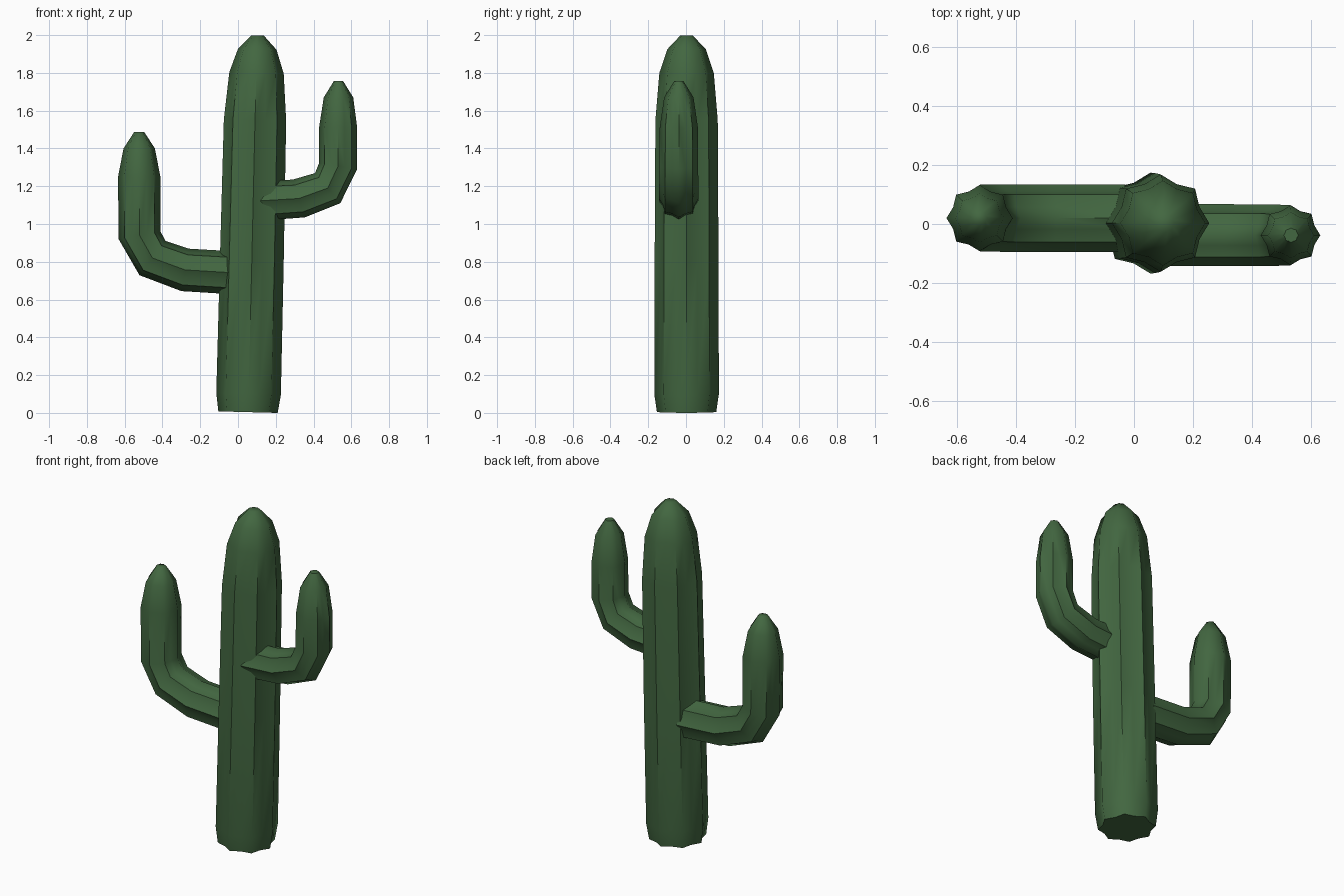
import bpy, bmesh, math
from mathutils import Vector

if "Cube" in bpy.data.objects:
    bpy.data.objects.remove(bpy.data.objects["Cube"])

green = bpy.data.materials.new("cactus green")
green.diffuse_color = (0.055, 0.135, 0.052, 1)
green.use_nodes = True
green.node_tree.nodes["Principled BSDF"].inputs["Base Color"].default_value = green.diffuse_color

RIBS = 8
VALLEY = 0.865   # groove depth as a share of the rib radius


def ribbed_tube(name, y, rings):
    """Loft star-shaped rings: (x, z, radius, tilt of the ring in the xz plane)."""
    bm = bmesh.new()
    loops = []
    for x, z, r, tilt in rings:
        a = math.radians(tilt)
        u, v = Vector((math.cos(a), 0, math.sin(a))), Vector((0, 1, 0))
        loop = []
        for i in range(RIBS * 2):
            t = math.pi * i / RIBS
            rad = r * (VALLEY if i % 2 else 1)
            loop.append(bm.verts.new(Vector((x, y, z)) + rad * (u * math.cos(t) + v * math.sin(t))))
        loops.append(loop)
    n = RIBS * 2
    for lo, hi in zip(loops, loops[1:]):
        for i in range(n):
            j = (i + 1) % n
            bm.faces.new((lo[i], lo[j], hi[j], hi[i]))
    bm.faces.new(loops[0])
    bm.faces.new(loops[-1])
    bmesh.ops.recalc_face_normals(bm, faces=bm.faces)
    me = bpy.data.meshes.new(name)
    bm.to_mesh(me)
    bm.free()
    me.materials.append(green)
    ob = bpy.data.objects.new(name, me)
    bpy.context.collection.objects.link(ob)
    bpy.ops.object.select_all(action='DESELECT')
    ob.select_set(True)
    bpy.context.view_layer.objects.active = ob
    bpy.ops.object.shade_smooth_by_angle(angle=math.radians(62))
    return ob


# Trunk, leaning slightly to the right
ribbed_tube("trunk", 0.003, [
    (0.053, 0.004, 0.157, -1.5), (0.056, 0.10, 0.171, -1.5),
    (0.073, 0.80, 0.169, -1.5), (0.090, 1.55, 0.165, -1.5),
    (0.098, 1.80, 0.144, -1.5), (0.102, 1.925, 0.102, -1.5),
    (0.104, 1.998, 0.033, -1.5)])

# Lower left arm
ribbed_tube("left_arm", 0.02, [
    (-0.03, 0.742, 0.114, 90), (-0.28, 0.757, 0.114, 80),
    (-0.453, 0.82, 0.114, 53), (-0.521, 0.94, 0.113, 10),
    (-0.523, 1.25, 0.112, 0), (-0.523, 1.40, 0.083, 0),
    (-0.523, 1.488, 0.026, 0)])

# Upper right arm
ribbed_tube("right_arm", -0.038, [
    (0.12, 1.123, 0.105, 90), (0.322, 1.135, 0.105, 108),
    (0.475, 1.19, 0.104, 130), (0.53, 1.307, 0.102, 171),
    (0.53, 1.51, 0.101, 180), (0.532, 1.67, 0.078, 180),
    (0.532, 1.756, 0.025, 180)])
